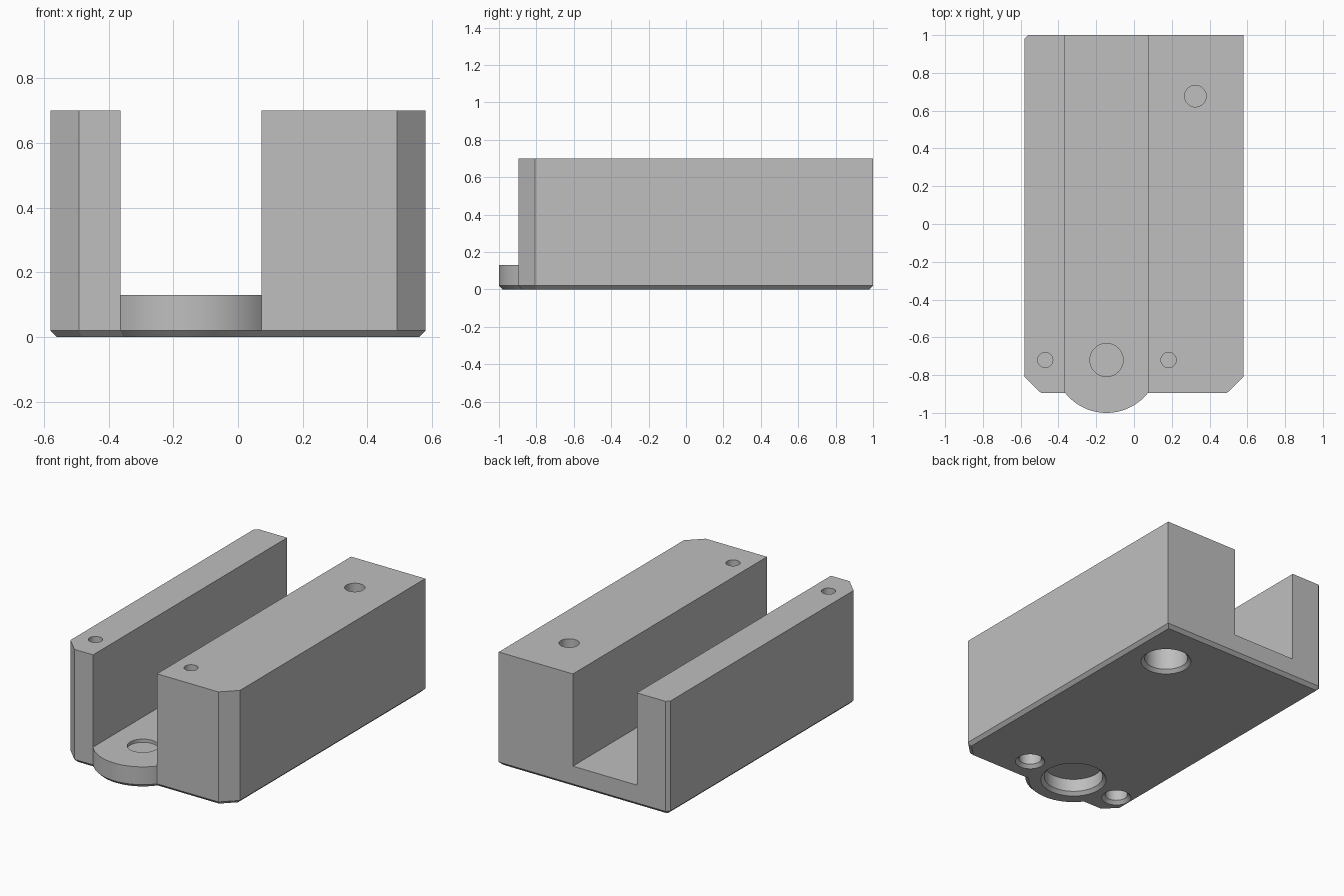
import bpy, bmesh, math
from mathutils import Vector

old = bpy.data.objects.get("Cube")
if old:
    bpy.data.objects.remove(old, do_unlink=True)

grey = bpy.data.materials.new("plain grey")
grey.use_nodes = True
colour = (0.52, 0.52, 0.52, 1)
grey.diffuse_color = colour
grey.node_tree.nodes["Principled BSDF"].inputs["Base Color"].default_value = colour

SIDE, BACK, FRONT, HEIGHT = 0.58, 1.0, -0.895, 0.70
SLOT_L, SLOT_R, FLOOR = -0.364, 0.073, 0.13
BEVEL = 0.02
NOSE_X, NOSE_Y, NOSE_R = (SLOT_L + SLOT_R) / 2, -0.72, 0.28


def make_object(name, bm):
    bmesh.ops.recalc_face_normals(bm, faces=bm.faces)
    mesh = bpy.data.meshes.new(name)
    bm.to_mesh(mesh)
    bm.free()
    mesh.materials.append(grey)
    obj = bpy.data.objects.new(name, mesh)
    bpy.context.collection.objects.link(obj)
    return obj


def inset(points, d):
    """Mitred inward offset of a counter-clockwise outline."""
    result = []
    for i, p in enumerate(points):
        a = (p - points[i - 1]).normalized()
        b = (points[(i + 1) % len(points)] - p).normalized()
        na, nb = Vector((-a.y, a.x)), Vector((-b.y, b.x))
        result.append(p + (na + nb) * d / (1 + na.dot(nb)))
    return result


def loft(name, rings):
    """Solid through matching (outline, z) rings."""
    bm = bmesh.new()
    loops = [[bm.verts.new((p.x, p.y, z)) for p in pts] for pts, z in rings]
    n = len(loops[0])
    for low, high in zip(loops, loops[1:]):
        for i in range(n):
            j = (i + 1) % n
            bm.faces.new((low[i], low[j], high[j], high[i]))
    bm.faces.new(loops[0][::-1])
    bm.faces.new(loops[-1])
    return make_object(name, bm)


def circle(x, y, r, n=48):
    return [Vector((x + r * math.cos(math.tau * i / n),
                    y + r * math.sin(math.tau * i / n))) for i in range(n)]


def cut(target, cutter):
    cutter.hide_render = True
    mod = target.modifiers.new("cut", 'BOOLEAN')
    mod.operation, mod.solver, mod.object = 'DIFFERENCE', 'EXACT', cutter
    bpy.context.view_layer.objects.active = target
    bpy.ops.object.modifier_apply(modifier=mod.name)
    bpy.data.objects.remove(cutter, do_unlink=True)


# Block outline, with cut corners and a rounded nose at the front
half = math.asin((SLOT_R - SLOT_L) / 2 / NOSE_R)
STEPS = 24
nose = [Vector((NOSE_X + NOSE_R * math.sin(t), NOSE_Y - NOSE_R * math.cos(t)))
        for t in (half * (2 * i / STEPS - 1) for i in range(STEPS + 1))]
nose[0].y = nose[-1].y = FRONT
outline = [Vector(p) for p in ((-SIDE, -0.808), (-0.492, FRONT))] + nose
outline += [Vector(p) for p in ((0.492, FRONT), (SIDE, -0.808), (SIDE, BACK),
                                (-SIDE + BEVEL, BACK), (-SIDE, BACK - BEVEL))]
body = loft("slotted_block", [(inset(outline, BEVEL), 0), (outline, BEVEL),
                              (outline, HEIGHT)])

# Channel running front to back, which also lowers the nose
channel = [Vector(p) for p in ((SLOT_L, -1.2), (SLOT_R, -1.2),
                               (SLOT_R, 1.2), (SLOT_L, 1.2))]
cut(body, loft("channel_cutter", [(channel, FLOOR), (channel, 1)]))

# Holes: x, y, upper radius, lower radius, top of bore, lower depth
HOLES = ((NOSE_X, NOSE_Y, 0.088, 0.17, FLOOR, 0.10),
         (-0.47, -0.72, 0.04, 0.065, HEIGHT, 0.40),
         (0.183, -0.72, 0.04, 0.065, HEIGHT, 0.40),
         (0.325, 0.677, 0.057, 0.125, HEIGHT, 0.40))
for x, y, upper, lower, top, depth in HOLES:
    # Wide bore from below with a chamfered mouth
    cut(body, loft("lower_bore", [(circle(x, y, lower + 2 * BEVEL), -BEVEL),
                                  (circle(x, y, lower), BEVEL),
                                  (circle(x, y, lower), depth)]))
    # Narrow bore from above, stopping at a thin web
    cut(body, loft("upper_bore", [(circle(x, y, upper), depth + 0.01),
                                  (circle(x, y, upper), top + 0.1)]))

bpy.ops.object.select_all(action='DESELECT')
body.select_set(True)
bpy.context.view_layer.objects.active = body
bpy.ops.object.shade_smooth_by_angle(angle=math.radians(25))
